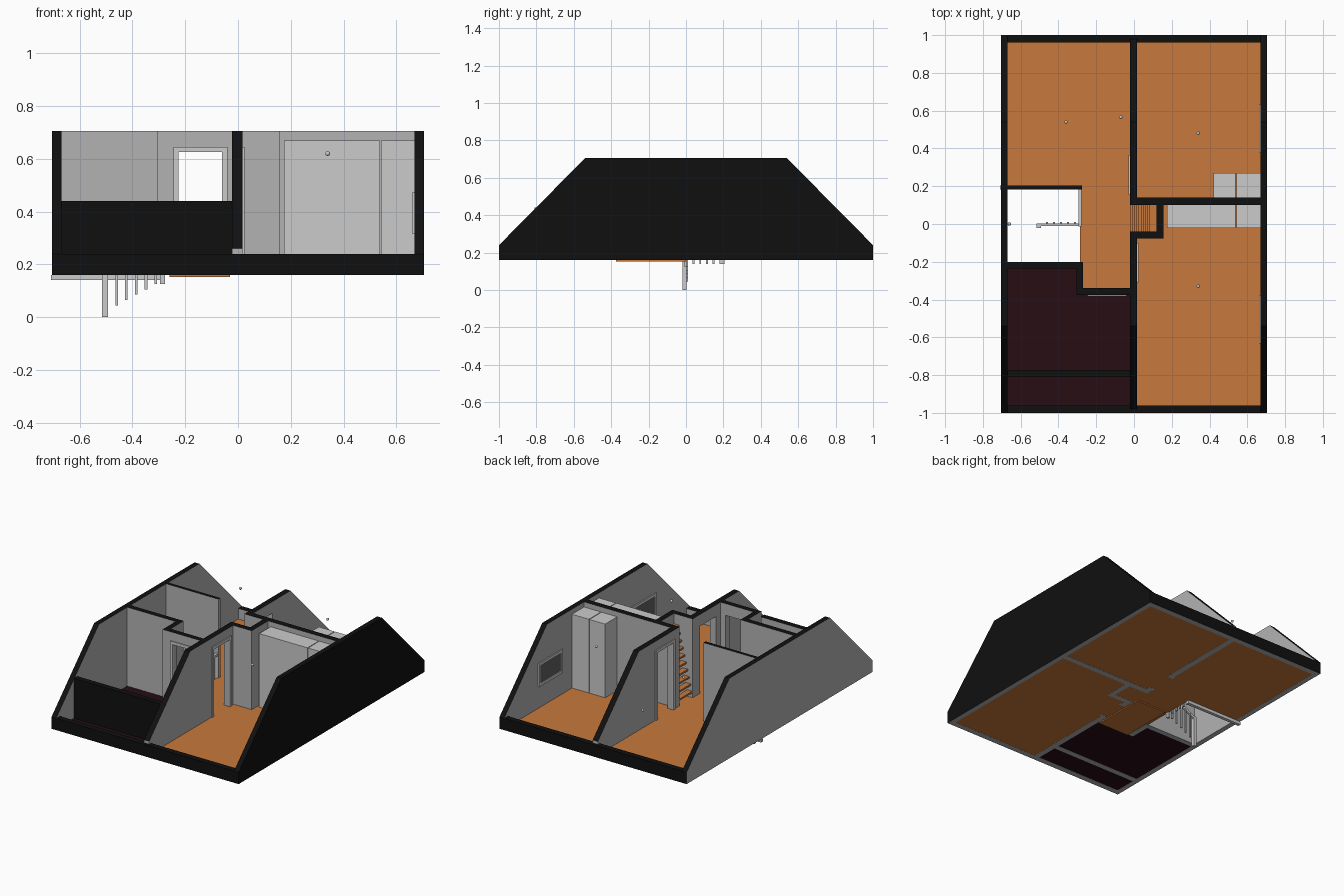
import bpy, bmesh
from mathutils import Vector

if "Cube" in bpy.data.objects:
    bpy.data.objects.remove(bpy.data.objects["Cube"])

BASE, KNEE, TOP, DOOR = 0.16, 0.24, 0.705, 0.625
X, SLOPE_Y = 0.705, 0.54


def material(name, rgb):
    m = bpy.data.materials.new(name)
    m.diffuse_color = (*rgb, 1)
    m.use_nodes = True
    m.node_tree.nodes["Principled BSDF"].inputs["Base Color"].default_value = m.diffuse_color
    return m


BLACK = material("cut_black", (0.005, 0.005, 0.005))
ORANGE = material("floor_orange", (0.58, 0.19, 0.045))
PLUM = material("floor_plum", (0.02, 0.004, 0.007))
GREY = material("plain_grey", (0.45, 0.45, 0.45))


def prism(name, outline, depth, mat=None):
    """Extrude a closed 3D outline along the depth vector."""
    bm = bmesh.new()
    f = bm.faces.new([bm.verts.new(p) for p in outline])
    r = bmesh.ops.extrude_face_region(bm, geom=[f])
    bmesh.ops.translate(bm, vec=Vector(depth),
                        verts=[v for v in r["geom"] if isinstance(v, bmesh.types.BMVert)])
    bmesh.ops.recalc_face_normals(bm, faces=bm.faces)
    me = bpy.data.meshes.new(name)
    bm.to_mesh(me)
    bm.free()
    ob = bpy.data.objects.new(name, me)
    bpy.context.collection.objects.link(ob)
    if mat:
        me.materials.append(mat)
    return ob


def box(name, x0, x1, y0, y1, z0, z1, mat=None):
    return prism(name, [(x0, y0, z0), (x1, y0, z0), (x1, y1, z0), (x0, y1, z0)],
                 (0, 0, z1 - z0), mat)


def slab(name, pts, z0, z1, mat):
    return prism(name, [(x, y, z0) for x, y in pts], (0, 0, z1 - z0), mat)


def paint(ob, black_front=False):
    """Black cut tops and outer faces, grey room sides."""
    me = ob.data
    me.materials.append(GREY)
    me.materials.append(BLACK)
    for p in me.polygons:
        n, c = p.normal, p.center
        if (n.z > 0.3 or (n.x > 0.9 and c.x > 0.7) or (abs(n.y) > 0.9 and abs(c.y) > 0.99)
                or (black_front and n.y < -0.9)):
            p.material_index = 1


def wall(name, *dims, black_front=False):
    paint(box(name, *dims), black_front)


def gable(name, x0, x1, yz):
    paint(prism(name, [(x0, y, z) for y, z in yz], (x1 - x0, 0, 0)))


# outer walls with sloped side profile
side = [(-1, BASE), (1, BASE), (1, KNEE), (SLOPE_Y, TOP), (-SLOPE_Y, TOP), (-1, KNEE)]
gable("left_outer_wall", -X, -0.67, side)
gable("right_outer_wall", 0.67, X, side)
wall("front_outer_wall", -0.67, 0.67, -1, -0.96, BASE, KNEE)
wall("back_outer_wall", -0.67, 0.67, 0.96, 1, BASE, KNEE)

# centre walls, each with a door notch
gable("centre_wall_back", -0.022, 0.017,
      [(0.98, BASE), (0.98, 0.26), (SLOPE_Y, TOP), (0.10, TOP), (0.10, BASE),
       (0.175, BASE), (0.175, DOOR), (0.345, DOOR), (0.345, BASE)])
gable("centre_wall_front", -0.022, 0.017,
      [(-0.98, BASE), (-0.98, 0.26), (-SLOPE_Y, TOP), (-0.04, TOP), (-0.04, BASE),
       (-0.12, BASE), (-0.12, DOOR), (-0.29, DOOR), (-0.29, BASE)])

# inner cross walls
wall("bedroom_divider", 0.017, 0.67, 0.10, 0.14, BASE, TOP)
wall("nook_end_wall", 0.12, 0.157, -0.077, 0.10, BASE, TOP)
wall("nook_side_wall", 0.017, 0.12, -0.077, -0.04, BASE, TOP)
wall("stair_back_wall", -0.67, -0.275, 0.183, 0.205, BASE, TOP)
box("stair_back_wall_footing", -0.709, -0.28, 0.183, 0.205, 0.14, BASE)
wall("bath_back_wall", -0.67, -0.27, -0.235, -0.2, BASE, TOP)
wall("bath_jog_wall", -0.305, -0.27, -0.375, -0.235, BASE, TOP)
wall("bath_knee_wall", -0.67, -0.022, -0.81, -0.772, BASE, 0.44, black_front=True)
paint(prism("bath_door_wall", [(x, -0.375, z) for x, z in
      [(-0.27, BASE), (-0.225, BASE), (-0.225, DOOR), (-0.06, DOOR), (-0.06, BASE),
       (-0.022, BASE), (-0.022, TOP), (-0.27, TOP)]], (0, 0.035, 0)))


# door frames: flat arch of trim on the room side
def arch(a, b):
    t, e = 0.02, DOOR + 0.02
    return [(a - t, BASE), (a, BASE), (a, DOOR), (b, DOOR), (b, BASE),
            (b + t, BASE), (b + t, e), (a - t, e)]


prism("bath_door_frame", [(x, -0.382, z) for x, z in arch(-0.225, -0.06)], (0, 0.007, 0))
prism("back_door_frame", [(-0.029, y, z) for y, z in arch(0.175, 0.345)], (0.007, 0, 0))
prism("front_door_frame", [(0.017, y, z) for y, z in arch(-0.29, -0.12)], (0.007, 0, 0))

# floors
F = BASE + 0.008
slab("right_floor", [(0, -0.97), (0.68, -0.97), (0.68, 0.97), (0, 0.97)], BASE + 0.001, F, ORANGE)
slab("left_floor", [(0, 0.97), (-0.68, 0.97), (-0.68, 0.2), (-0.285, 0.2), (-0.285, -0.35),
                    (0, -0.35)], BASE + 0.001, F, ORANGE)
slab("bath_floor", [(-0.68, -0.22), (-0.29, -0.22), (-0.29, -0.36), (0, -0.36), (0, -0.97),
                    (-0.68, -0.97)], BASE + 0.001, F, PLUM)
box("hall_floor_underside", -0.26, -0.03, -0.375, 0.0, 0.153, BASE + 0.002, ORANGE)

# windows on the inner face of the right wall
DARK = material("window_grey", (0.12, 0.12, 0.12))
for label, s in (("back", 1), ("front", -1)):
    y0, y1 = sorted((0.376 * s, 0.633 * s))
    box(label + "_window_pane", 0.667, 0.672, y0 + .02, y1 - .02, 0.335, 0.455, DARK)
    for i, (a, b, c, d) in enumerate([(y0, y1, 0.315, 0.335), (y0, y1, 0.455, 0.475),
                                      (y0, y0 + .02, 0.335, 0.455),
                                      (y1 - .02, y1, 0.335, 0.455)]):
        box(f"{label}_window_frame_{i}", 0.662, 0.672, a, b, c, d)

# closets in pairs
for i, (x0, x1, y0, y1) in enumerate([(0.175, 0.538, -0.022, 0.10), (0.543, 0.67, -0.022, 0.10),
                                      (0.42, 0.538, 0.14, 0.27), (0.543, 0.67, 0.14, 0.27)]):
    box(f"closet_{i}", x0, x1, y0, y1, F, 0.67)

# steep attic stair in the nook
N = 10
for i in range(N):
    x, z = -0.02 + i * 0.0112, 0.20 + i * 0.047
    box(f"attic_tread_{i}", x, x + 0.04, -0.04, 0.10, z, z + 0.012, ORANGE)

# stair railing: landing run and descending run
box("landing_post", -0.295, -0.277, -0.012, 0.006, 0.125, 0.335)
box("bottom_post", -0.515, -0.493, -0.02, 0.002, 0, 0.215)
box("landing_handrail", -0.295, -0.277, 0, 0.185, 0.32, 0.335)
for i in range(5):
    y = 0.035 + i * 0.036
    box(f"landing_baluster_{i}", -0.291, -0.281, y, y + 0.01, 0.14, 0.322)
prism("sloped_handrail", [(-0.505, -0.01, 0.19), (-0.285, -0.01, 0.31),
                          (-0.285, -0.01, 0.332), (-0.505, -0.01, 0.21)], (0, 0.012, 0))
for i in range(5):
    x = -0.312 - i * 0.037
    box(f"stair_baluster_{i}", x - 0.005, x + 0.005, 0, 0.01,
        0.125 - i * 0.02, 0.31 + (x + 0.285) * 0.53)

# small lamp globes
for i, p in enumerate([(0.34, -0.33, 0.62), (0.34, 0.48, 0.62), (-0.36, 0.54, 0.62),
                       (-0.07, 0.565, 0.327), (-0.66, 0.0, 0.42)]):
    bpy.ops.mesh.primitive_uv_sphere_add(segments=16, ring_count=8, radius=0.009, location=p)
    bpy.context.object.name = f"lamp_globe_{i}"
    bpy.ops.object.shade_smooth()
